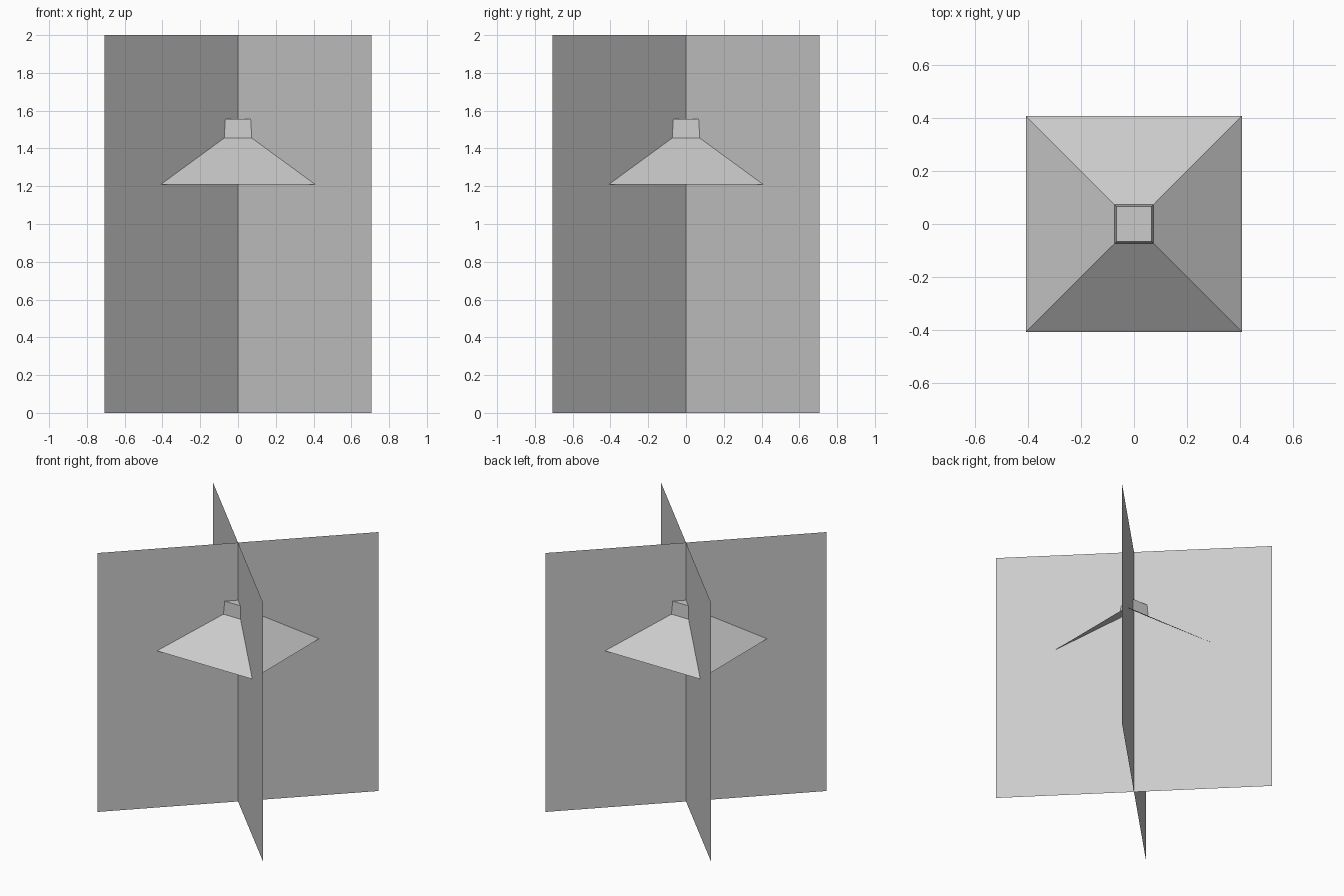
import bpy, bmesh
from math import pi, sqrt, cos, sin

if "Cube" in bpy.data.objects:
    bpy.data.objects.remove(bpy.data.objects["Cube"])


def make_object(name, bm):
    mesh = bpy.data.meshes.new(name)
    bm.to_mesh(mesh)
    bm.free()
    obj = bpy.data.objects.new(name, mesh)
    bpy.context.collection.objects.link(obj)
    return obj


def crossed_panel(name, angle, width=2.0, height=2.0):
    """Single-sided upright sheet through the z axis."""
    bm = bmesh.new()
    x, y = cos(angle) * width / 2, sin(angle) * width / 2
    bm.faces.new([bm.verts.new(p) for p in
                  ((-x, -y, 0), (x, y, 0), (x, y, height), (-x, -y, height))])
    return make_object(name, bm)


def square_shell(name, profile):
    """Four-sided shell through (half width, z) rings: open below, capped above."""
    bm = bmesh.new()
    rings = []
    for half, z in profile:
        r = half * sqrt(2)
        rings.append([bm.verts.new((r * cos(pi / 4 + i * pi / 2),
                                    r * sin(pi / 4 + i * pi / 2), z))
                      for i in range(4)])
    for low, high in zip(rings, rings[1:]):
        for i in range(4):
            j = (i + 1) % 4
            bm.faces.new((low[i], low[j], high[j], high[i]))
    bm.faces.new(rings[-1])
    return make_object(name, bm)


# Two crossed upright sheets on the diagonals
crossed_panel("panel_a", pi / 4)
crossed_panel("panel_b", -pi / 4)

# Flared shade with a small tapered cap on top
square_shell("shade", [(0.408, 1.21), (0.073, 1.455), (0.067, 1.555)])
